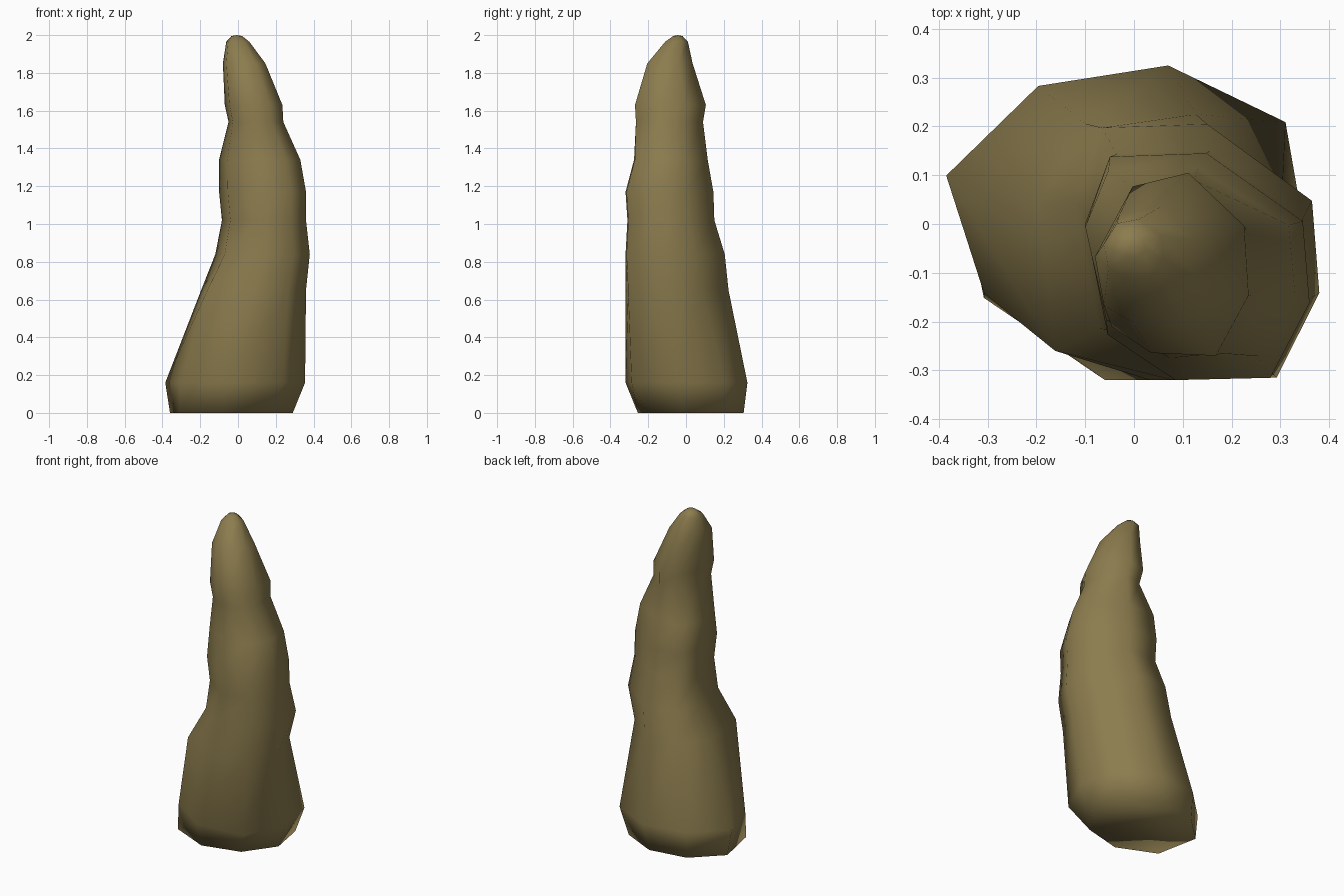
import bpy, bmesh

if "Cube" in bpy.data.objects:
    bpy.data.objects.remove(bpy.data.objects["Cube"])

# Octagon outlines scaled to -1..1, from the underside up to the slim column
BOTTOM = [(.88, .64), (.23, 1), (-.49, .87), (-1, .30),
          (-.84, -.63), (-.12, -1), (.60, -.79), (1, -.15)]
FOOT = [(.88, .64), (.23, 1), (-.49, .87), (-1, .30),
        (-.79, -.45), (-.12, -1), (.69, -.90), (1, -.15)]
LOW = [(.80, .43), (.16, 1), (-.66, .93), (-1, .33),
       (-.88, -.78), (-.18, -1), (.66, -.95), (1, -.25)]
MID = [(.94, .40), (.08, 1), (-.78, .97), (-1, .38),
       (-.80, -.60), (-.20, -1), (.65, -.98), (1, -.32)]
COLUMN = [(.94, .42), (.19, 1), (-.56, .85), (-1, .15),
          (-.84, -.68), (-.31, -.97), (.56, -1), (1, -.34)]

# Cross-sections: outline, z, x min, x max, y min, y max
RINGS = [
    (BOTTOM, 0.00, -.36, .29, -.255, .305),
    (FOOT, 0.16, -.385, .355, -.32, .325),
    (LOW, 0.65, -.195, .36, -.32, .225),
    (MID, 0.84, -.12, .38, -.32, .205),
    (MID, 1.02, -.085, .36, -.31, .15),
    (MID, 1.17, -.10, .36, -.32, .145),
    (MID, 1.34, -.10, .33, -.275, .115),
    (COLUMN, 1.54, -.05, .24, -.265, .09),
    (COLUMN, 1.63, -.07, .235, -.27, .105),
    (COLUMN, 1.85, -.08, .145, -.205, .035),
    (COLUMN, 1.965, -.062, .06, -.11, .01),
    (COLUMN, 1.995, -.035, .022, -.068, -.018),
]

bm = bmesh.new()
rings = []
for outline, z, x0, x1, y0, y1 in RINGS:
    rings.append([bm.verts.new(((x0 + x1) / 2 + u * (x1 - x0) / 2,
                                (y0 + y1) / 2 + v * (y1 - y0) / 2, z))
                  for u, v in outline])

# Side walls
for lo, hi in zip(rings, rings[1:]):
    for i in range(8):
        j = (i + 1) % 8
        bm.faces.new((lo[i], lo[j], hi[j], hi[i]))

# Underside and rounded tip
bm.faces.new(rings[0][::-1])
tip = bm.verts.new((-.006, -.043, 2.0))
for i in range(8):
    bm.faces.new((rings[-1][i], rings[-1][(i + 1) % 8], tip))

bmesh.ops.recalc_face_normals(bm, faces=bm.faces[:])
for f in bm.faces:
    f.smooth = True

mesh = bpy.data.meshes.new("stalagmite")
bm.to_mesh(mesh)
bm.free()
stone = bpy.data.materials.new("brown stone")
stone.diffuse_color = (.262, .202, .076, 1)
stone.use_nodes = True
stone.node_tree.nodes["Principled BSDF"].inputs["Base Color"].default_value = stone.diffuse_color
mesh.materials.append(stone)
bpy.context.collection.objects.link(bpy.data.objects.new("stalagmite", mesh))
